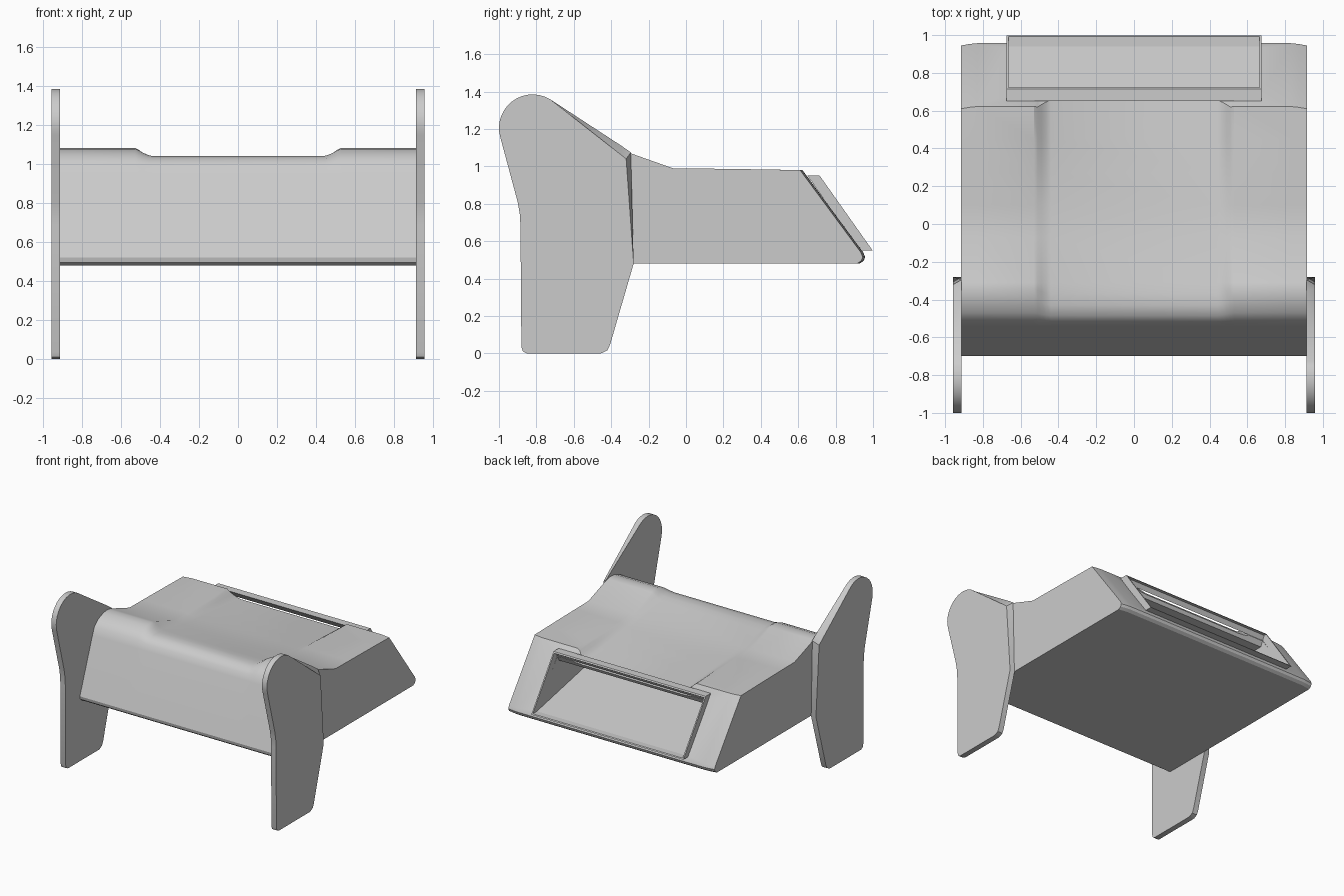
import bpy, bmesh
from math import sin, cos, radians

if "Cube" in bpy.data.objects:
    bpy.data.objects.remove(bpy.data.objects["Cube"])


def loft(name, sections, smooth=True):
    """Join (x, [(y, z), ...]) sections along x and cap the ends."""
    bm = bmesh.new()
    rings = [[bm.verts.new((x, y, z)) for y, z in pts] for x, pts in sections]
    n = len(rings[0])
    for a, b in zip(rings, rings[1:]):
        for i in range(n):
            j = (i + 1) % n
            bm.faces.new((a[i], a[j], b[j], b[i]))
    bm.faces.new(rings[0])
    bm.faces.new(rings[-1])
    bmesh.ops.recalc_face_normals(bm, faces=bm.faces)
    mesh = bpy.data.meshes.new(name)
    bm.to_mesh(mesh)
    bm.free()
    ob = bpy.data.objects.new(name, mesh)
    bpy.context.collection.objects.link(ob)
    if smooth:
        select(ob)
        bpy.ops.object.shade_smooth_by_angle(angle=radians(30))
    return ob


def select(ob):
    bpy.ops.object.select_all(action='DESELECT')
    ob.select_set(True)
    bpy.context.view_layer.objects.active = ob


def cut(ob, cutter):
    mod = ob.modifiers.new("cavity", 'BOOLEAN')
    mod.operation = 'DIFFERENCE'
    mod.solver = 'EXACT'
    mod.object = cutter
    select(ob)
    bpy.ops.object.modifier_apply(modifier=mod.name)


# Body: side profile blends into a dished profile in the middle
front = [(-.54, .95), (-.685, .56), (-.70, .52), (-.695, .495), (-.675, .48)]
back = [(.915, .48), (.937, .495), (.945, .515), (.935, .54)]
rim = [(.61, .98), (.45, .983), (.27, .986), (.1, .988), (-.07, .99),
       (-.31, 1.075), (-.345, 1.082), (-.40, 1.077), (-.47, 1.05), (-.515, 1.01)]
dish = [(.655, .91), (.45, .93), (.27, .948), (.1, .964), (-.07, .982),
        (-.31, 1.028), (-.37, 1.036), (-.43, 1.04), (-.485, 1.027), (-.52, .995)]


def body_section(x, t, bulge):
    top = [(a + (c - a) * t, b + (d - b) * t) for (a, b), (c, d) in zip(rim, dish)]
    if t == 0:
        top[0] = (top[0][0] + bulge, top[0][1])
    return x, [(y + bulge, z) for y, z in back] + top + front


half = [(.915, 0, 0), (.87, 0, .008), (.83, 0, .012), (.53, 0, .013),
        (.51, .2, .013), (.49, .5, .013), (.465, .8, .013), (.44, 1, .013)]
stations = [(-x, t, b) for x, t, b in half] + half[::-1]
body = loft("body", [body_section(*s) for s in stations])

# Raised frame around the rear opening
frame_profile = [(.65, .95), (.715, .95), (.998, .55), (.93, .55)]
frame = loft("rear_frame", [(-.675, frame_profile), (.675, frame_profile)], False)

# Sloping cavity cut through the frame into the body
hole = [(1.05, .94), (.70, .94), (.66, .86), (.25, .86), (.25, .70), (.94, .558), (1.05, .558)]
cutter = loft("cavity_cutter", [(-.665, hole), (.665, hole)], False)
cut(body, cutter)
cut(frame, cutter)
bpy.data.objects.remove(cutter)

# Side panels: rounded top, tapered foot, inner edge slightly larger than outer
arc = [(-.82 + .18 * cos(radians(a)), 1.205 + .18 * sin(radians(a)))
       for a in range(198, 55, -10)]
foot = [(-.28, .48), (-.405, .05), (-.42, .017), (-.45, .002), (-.46, 0),
        (-.85, 0), (-.872, .01), (-.88, .035), (-.885, .68), (-.888, .74), (-.90, .81)]
outer = foot + arc + [(-.345, 1.06), (-.32, 1.04)]
inner = foot + arc + [(-.345, 1.11), (-.33, 1.085), ]
inner[-1] = (-.295, 1.075)
for side, name in ((-1, "left_side_panel"), (1, "right_side_panel")):
    loft(name, [(side * .913, inner), (side * .957, outer)])
